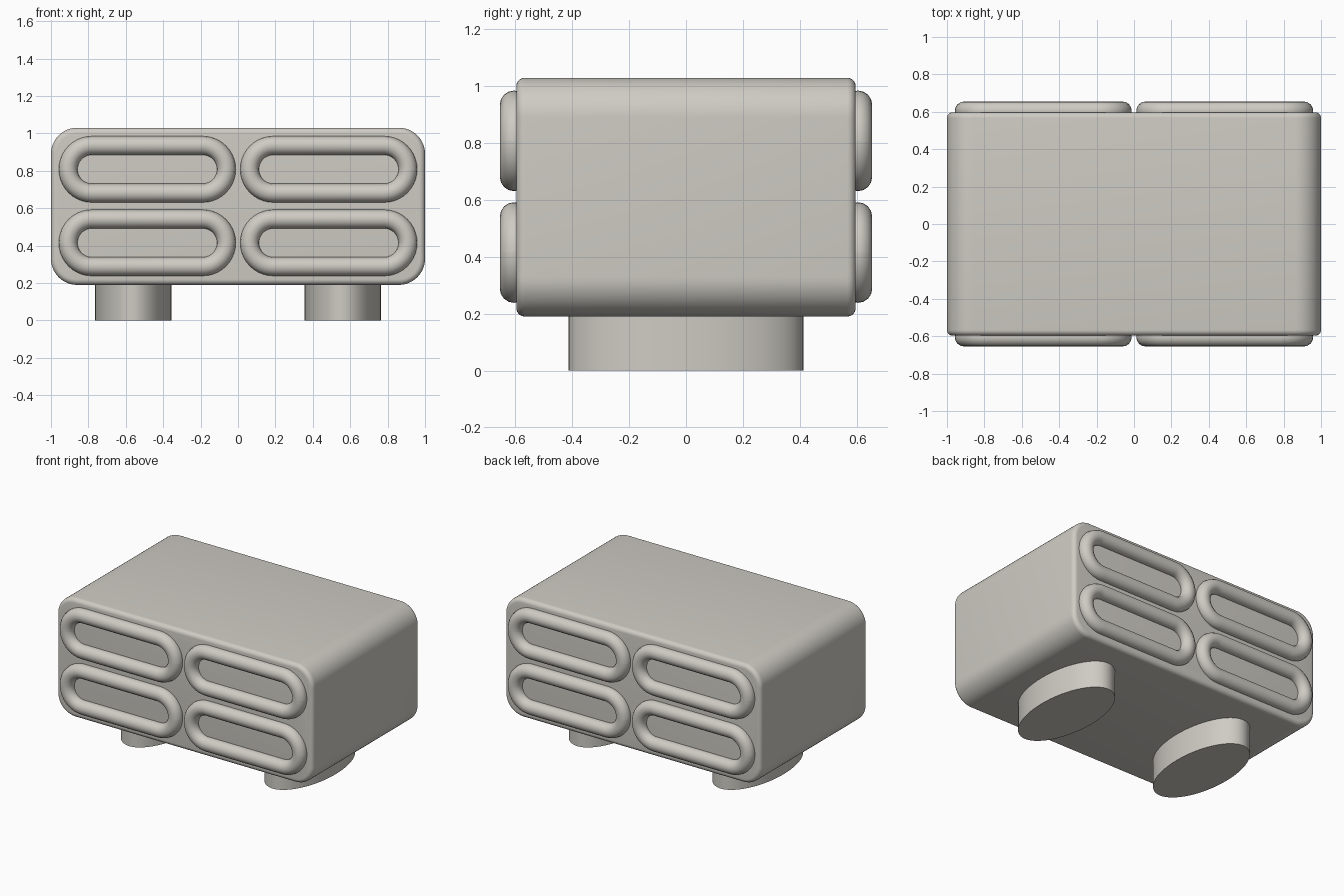
import bpy, bmesh, math

if "Cube" in bpy.data.objects:
    bpy.data.objects.remove(bpy.data.objects["Cube"])

mat = bpy.data.materials.new("warm_grey")
mat.diffuse_color = (0.62, 0.60, 0.55, 1)
mat.use_nodes = True
mat.node_tree.nodes["Principled BSDF"].inputs["Base Color"].default_value = mat.diffuse_color


def finish(name, bm, angle=40):
    bmesh.ops.recalc_face_normals(bm, faces=bm.faces)
    me = bpy.data.meshes.new(name)
    bm.to_mesh(me)
    bm.free()
    ob = bpy.data.objects.new(name, me)
    bpy.context.collection.objects.link(ob)
    me.materials.append(mat)
    bpy.ops.object.select_all(action='DESELECT')
    ob.select_set(True)
    bpy.context.view_layer.objects.active = ob
    bpy.ops.object.shade_smooth_by_angle(angle=math.radians(angle))
    return ob


def rounded_rect(hx, hz, r, n):
    """Outline points (x, z) with the outward direction at each."""
    pts = []
    for q, (sx, sz) in enumerate([(1, 1), (-1, 1), (-1, -1), (1, -1)]):
        for i in range(n + 1):
            a = math.pi / 2 * (q + i / n)
            c, s = math.cos(a), math.sin(a)
            pts.append((sx * (hx - r) + r * c, sz * (hz - r) + r * s, c, s))
    return pts


def loft(bm, rings, closed):
    """Skin between rings of points; close into a loop or cap both ends."""
    vs = [[bm.verts.new(p) for p in ring] for ring in rings]
    n = len(vs[0])
    for k in range(len(vs) if closed else len(vs) - 1):
        a, b = vs[k], vs[(k + 1) % len(vs)]
        for i in range(n):
            j = (i + 1) % n
            bm.faces.new((a[i], a[j], b[j], b[i]))
    if not closed:
        bm.faces.new(vs[0])
        bm.faces.new(vs[-1])


# Body: rounded box with softened front and back rims
bm = bmesh.new()
outline = rounded_rect(1.0, 0.42, 0.14, 12)
half, rim, steps = 0.597, 0.03, 6
profile = []
for i in range(steps + 1):
    a = math.pi / 2 * i / steps
    profile.append((-half + rim * (1 - math.sin(a)), rim * (1 - math.cos(a))))
profile = profile[::-1]
profile = [(y, o) for y, o in profile]
profile = profile[::-1]                       # side wall start .. face
front = [(y, o) for y, o in profile]
stations = front[::-1] + [(-y, o) for y, o in front]
loft(bm, [[(x - c * o, y, 0.61 + z - s * o) for x, z, c, s in outline]
          for y, o in stations], False)
finish("body", bm)

# Raised slot rings, two by two on front and back
tube = 0.05
for side, label in ((-1, "front"), (1, "back")):
    for cx in (-0.485, 0.485):
        for cz in (0.415, 0.808):
            bm = bmesh.new()
            path = rounded_rect(0.423, 0.127, 0.1269, 10)
            rings = []
            for x, z, c, s in path:
                ring = []
                for k in range(16):
                    t = 2 * math.pi * k / 16
                    d = tube * math.cos(t)
                    ring.append((cx + x + c * d,
                                 side * 0.605 + tube * math.sin(t),
                                 cz + z + s * d))
                rings.append(ring)
            loft(bm, rings, True)
            finish(label + "_slot_ring", bm, 60)

# Oval feet
for cx in (-0.56, 0.56):
    bm = bmesh.new()
    loft(bm, [[(cx + 0.205 * math.cos(2 * math.pi * i / 64),
                0.413 * math.sin(2 * math.pi * i / 64), z) for i in range(64)]
              for z in (0, 0.25)], False)
    finish("foot", bm)
